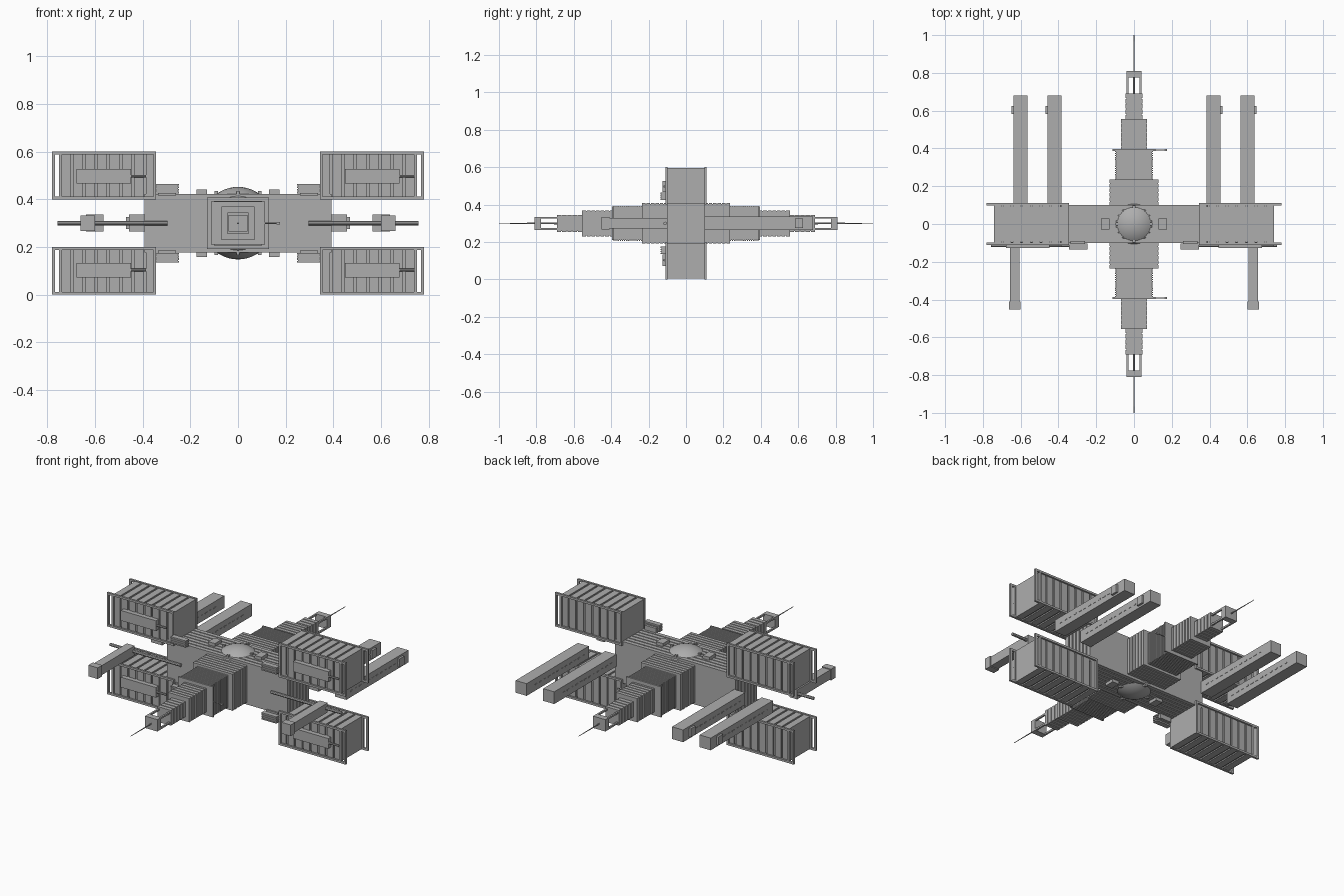
import bpy, bmesh, math
from mathutils import Matrix, Vector

if "Cube" in bpy.data.objects:
    bpy.data.objects.remove(bpy.data.objects["Cube"])


def material(name, c):
    m = bpy.data.materials.new(name)
    m.diffuse_color = (c, c, c, 1)
    m.use_nodes = True
    m.node_tree.nodes["Principled BSDF"].inputs["Base Color"].default_value = m.diffuse_color
    return m


GREY = material("hull grey", 0.42)


def add_box(bm, lo, hi):
    size = [b - a for a, b in zip(lo, hi)]
    mid = [(a + b) / 2 for a, b in zip(lo, hi)]
    bmesh.ops.create_cube(bm, size=1, matrix=Matrix.Translation(mid) @ Matrix.Diagonal((*size, 1)))


def add_rod(bm, a, b, r1, r2, n=8):
    a, b = Vector(a), Vector(b)
    rot = (b - a).to_track_quat('Z', 'Y').to_matrix().to_4x4()
    bmesh.ops.create_cone(bm, cap_ends=True, segments=n, radius1=r1, radius2=r2,
                          depth=(b - a).length, matrix=Matrix.Translation((a + b) / 2) @ rot)


def add_ribbed(bm, lo, hi, axis, n, gap, depth):
    """Core box wrapped by n slabs along one axis, with grooves between them."""
    clo = [v + (0 if i == axis else depth) for i, v in enumerate(lo)]
    chi = [v - (0 if i == axis else depth) for i, v in enumerate(hi)]
    add_box(bm, clo, chi)
    pitch = (hi[axis] - lo[axis] + gap) / n
    for k in range(n):
        a, b = list(lo), list(hi)
        a[axis] = lo[axis] + k * pitch
        b[axis] = a[axis] + pitch - gap
        add_box(bm, a, b)


def finish(name, bm, flip=(1, 1, 1), smooth=False):
    """Make the object, mirrored about the station centre (0, 0, 0.3)."""
    sx, sy, sz = flip
    if flip != (1, 1, 1):
        for v in bm.verts:
            v.co = (v.co.x * sx, v.co.y * sy, 0.3 + (v.co.z - 0.3) * sz)
        if sx * sy * sz < 0:
            bmesh.ops.reverse_faces(bm, faces=bm.faces)
    me = bpy.data.meshes.new(name)
    bm.to_mesh(me)
    bm.free()
    me.materials.append(GREY)
    for p in me.polygons:
        p.use_smooth = smooth
    ob = bpy.data.objects.new(name, me)
    bpy.context.collection.objects.link(ob)
    return ob


# Central hull, ribbed across its depth
bm = bmesh.new()
add_ribbed(bm, (-.393, -.1, .177), (.393, .1, .423), 1, 7, .006, .006)
finish("central_hull", bm)

# Observation sphere poking out above and below the hull
bm = bmesh.new()
bmesh.ops.create_uvsphere(bm, u_segments=24, v_segments=24, radius=.152,
                          matrix=Matrix.Translation((0, 0, .3)))
bmesh.ops.delete(bm, geom=[f for f in bm.faces if abs(f.calc_center_median().z - .3) < .1], context='FACES')
finish("observation_domes", bm, smooth=True)

# Dome clamps and roof lockers
for sz in (1, -1):
    bm = bmesh.new()
    for k in range(4):
        a = k * math.pi / 2
        x, y = .091 * math.cos(a), .091 * math.sin(a)
        add_box(bm, (x - .007, y - .007, .42), (x + .007, y + .007, .434))
    for s in (-1, 1):
        add_box(bm, (s * .152 - .022, -.03, .42), (s * .152 + .022, .03, .441))
    finish("dome_fittings", bm, (1, 1, sz))

# Telescoping booms front and back: (start, end, half width, half height, ribs)
STAGES = [(.098, .235, .13, .108, 6), (.235, .388, .1, .094, 14),
          (.388, .555, .07, .07, 7), (.555, .69, .044, .045, 5)]
for sy, side in ((-1, "front"), (1, "back")):
    bm = bmesh.new()
    for y0, y1, w, h, n in STAGES:
        add_ribbed(bm, (-w, y0, .3 - h), (w, y1, .3 + h), 1, n, .005, .004)
    finish(side + "_boom", bm, (1, sy, 1))

    # Collar with a short side aerial
    bm = bmesh.new()
    add_box(bm, (-.114, .386, .21), (.114, .396, .39))
    add_rod(bm, (.1, .391, .3), (.172, .391, .3), .003, .003)
    add_box(bm, (.162, .386, .295), (.176, .396, .305))
    finish(side + "_collar", bm, (1, sy, 1))

    # Open cage and end block
    bm = bmesh.new()
    for x in (-.035, .035):
        for z in (.27, .33):
            add_box(bm, (x - .005, .685, z - .005), (x + .005, .78, z + .005))
    add_box(bm, (-.04, .775, .265), (.04, .81, .335))
    finish(side + "_cage", bm, (1, sy, 1))

    # Needle antenna
    bm = bmesh.new()
    add_rod(bm, (0, .69, .3), (0, 1, .3), .005, .0015)
    finish(side + "_needle", bm, (1, sy, 1))

for sx in (-1, 1):
    for sz in (-1, 1):
        # Cargo container with ribs
        bm = bmesh.new()
        add_ribbed(bm, (.345, -.1, .404), (.742, .1, .596), 0, 8, .011, .007)
        finish("cargo_container", bm, (sx, 1, sz))

        # Rectangular frames on both long faces, overhanging the outer end
        bm = bmesh.new()
        for y in (-.104, .104):
            lo, hi = y - .006, y + .006
            for z in (.4, .588):
                add_box(bm, (.343, lo, z), (.78, hi, z + .012))
            for x in (.343, .738, .768):
                add_box(bm, (x, lo, .4), (x + .012, hi, .6))
        finish("container_frame", bm, (sx, 1, sz))

        # Bracket on the hull shoulder, made of stacked strips
        bm = bmesh.new()
        add_ribbed(bm, (.247, -.135, .425), (.345, -.104, .465), 2, 4, .004, .004)
        add_box(bm, (.26, -.108, .415), (.335, -.09, .45))
        finish("shoulder_bracket", bm, (sx, 1, sz))

        # Front panel with handle rod, pointing the same way on both sides
        x0 = .448 if sx > 0 else -.678
        zc = .497 if sz > 0 else .103
        bm = bmesh.new()
        add_box(bm, (x0, -.126, zc - .03), (x0 + .23, -.095, zc + .03))
        add_rod(bm, (x0 + .2, -.117, zc), (x0 + .293, -.117, zc), .006, .006)
        finish("container_panel", bm)

    # Rear docking arms with side hatch and edge grips
    for x in (.385, .565):
        bm = bmesh.new()
        add_box(bm, (x, .1, .264), (x + .072, .68, .336))
        add_box(bm, (x + .07, .582, .275), (x + .084, .625, .325))
        for k in range(12):
            y = .14 + k * .04
            add_box(bm, (x - .002, y, .297), (x + .074, y + .02, .303))
        finish("rear_docking_arm", bm, (sx, 1, 1))

    # Front docking arm with thicker tip
    bm = bmesh.new()
    add_box(bm, (.605, -.42, .272), (.656, -.1, .328))
    add_box(bm, (.6, -.452, .267), (.661, -.41, .333))
    finish("front_docking_arm", bm, (sx, 1, 1))

    # Support rod running sideways out of the hull
    bm = bmesh.new()
    add_rod(bm, (.295, -.112, .3), (.757, -.112, .3), .009, .009)
    finish("support_rod", bm, (sx, 1, 1))
